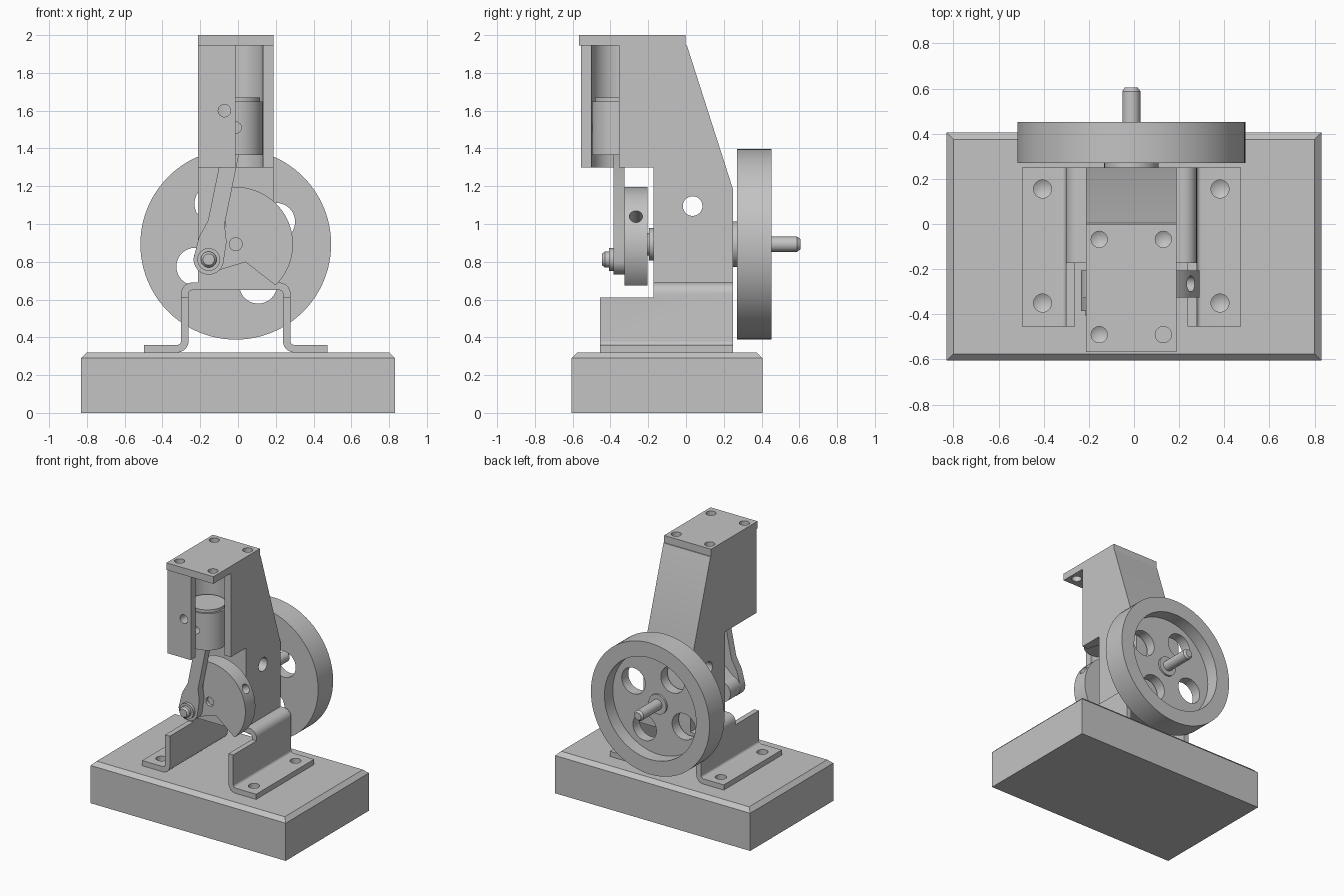
import bpy, bmesh, math
from mathutils import Matrix, Vector

if "Cube" in bpy.data.objects:
    bpy.data.objects.remove(bpy.data.objects["Cube"])

CX = -0.012          # engine centre line
SZ = 0.893           # crankshaft height
TILT = math.radians(29)

grey = bpy.data.materials.new("machined_grey")
grey.diffuse_color = (0.55, 0.55, 0.55, 1)
grey.use_nodes = True
grey.node_tree.nodes["Principled BSDF"].inputs["Base Color"].default_value = grey.diffuse_color


def finish(name, bm):
    bmesh.ops.recalc_face_normals(bm, faces=bm.faces)
    me = bpy.data.meshes.new(name)
    bm.to_mesh(me)
    bm.free()
    ob = bpy.data.objects.new(name, me)
    bpy.context.collection.objects.link(ob)
    me.materials.append(grey)
    return ob


def prism(name, pts, axis, a, b):
    """Extrude a profile, (x, z) along y or (y, z) along x."""
    bm = bmesh.new()
    put = (lambda p, t: (p[0], t, p[1])) if axis == 'y' else (lambda p, t: (t, p[0], p[1]))
    face = bm.faces.new([bm.verts.new(put(p, a)) for p in pts])
    ext = bmesh.ops.extrude_face_region(bm, geom=[face])
    vs = [g for g in ext['geom'] if isinstance(g, bmesh.types.BMVert)]
    bmesh.ops.translate(bm, verts=vs, vec=(0, b - a, 0) if axis == 'y' else (b - a, 0, 0))
    return finish(name, bm)


def box(name, x0, x1, y0, y1, z0, z1):
    return prism(name, [(x0, z0), (x1, z0), (x1, z1), (x0, z1)], 'y', y0, y1)


def rod(name, p, q, r, r2=None, n=48):
    """Cylinder or cone between two points."""
    p, q = Vector(p), Vector(q)
    bm = bmesh.new()
    turn = (q - p).to_track_quat('Z', 'Y').to_matrix().to_4x4()
    bmesh.ops.create_cone(bm, cap_ends=True, segments=n, radius1=r,
                          radius2=r if r2 is None else r2, depth=(q - p).length,
                          matrix=Matrix.Translation((p + q) / 2) @ turn)
    return finish(name, bm)


def rod_y(name, x, z, r, a, b, n=48):
    return rod(name, (x, a, z), (x, b, z), r, n=n)


def cut(ob, *cutters):
    for c in cutters:
        m = ob.modifiers.new("cut", 'BOOLEAN')
        m.operation, m.solver, m.object = 'DIFFERENCE', 'EXACT', c
        bpy.context.view_layer.objects.active = ob
        bpy.ops.object.modifier_apply(modifier=m.name)
        bpy.data.objects.remove(c)


def drill(x, y, z_top, z_low, r=0.036):
    """Vertical drill with a pointed tip."""
    bm = bmesh.new()
    n = 24
    ring = [(r * math.cos(2 * math.pi * i / n), r * math.sin(2 * math.pi * i / n)) for i in range(n)]
    top = [bm.verts.new((x + a, y + b, z_top)) for a, b in ring]
    low = [bm.verts.new((x + a, y + b, z_low)) for a, b in ring]
    tip = bm.verts.new((x, y, z_low - r * 0.6))
    bm.faces.new(top)
    for i in range(n):
        j = (i + 1) % n
        bm.faces.new((top[i], top[j], low[j], low[i]))
        bm.faces.new((low[i], low[j], tip))
    return finish("drill", bm)


def arc(cx, cz, r, a0, a1, n=8):
    return [(cx + r * math.cos(math.radians(a0 + (a1 - a0) * i / n)),
             cz + r * math.sin(math.radians(a0 + (a1 - a0) * i / n))) for i in range(n + 1)]


# Base block with chamfered top
base = box("base", -0.83, 0.83, -0.605, 0.405, 0, 0.32)
bm = bmesh.new()
bm.from_mesh(base.data)
bmesh.ops.bevel(bm, geom=[e for e in bm.edges if all(v.co.z > 0.3 for v in e.verts)],
                offset=0.03, segments=1, affect='EDGES')
bm.to_mesh(base.data)
bm.free()

# Folded sheet bracket
half = (arc(0.23, 0.63, 0.06, 90, 0) + arc(0.31, 0.38, 0.02, 180, 270)
        + [(0.485, 0.36), (0.485, 0.32)]
        + arc(0.31, 0.38, 0.06, 270, 180) + arc(0.23, 0.63, 0.02, 0, 90))
hat = [(CX + x, z) for x, z in half] + [(CX - x, z) for x, z in reversed(half)]
bracket = prism("bracket", hat, 'y', -0.455, 0.25)
cut(bracket, box("front_relief", -0.6, 0.6, -0.6, -0.172, 0.61, 0.9))
for x in (CX - 0.393, CX + 0.393):
    for y in (-0.35, 0.155):
        cut(bracket, drill(x, y, 0.5, 0.2, 0.04))
        cut(base, drill(x, y, 0.5, 0.22, 0.04))

# Column with cylinder block, cut open to a quarter section
side = [(-0.172, 0.69), (0.25, 0.69), (0.25, 1.18), (0.005, 1.945),
        (-0.555, 1.945), (-0.555, 1.3), (-0.172, 1.3)]
column = prism("column", side, 'x', CX - 0.2, CX + 0.2)
BY = -0.355
cut(column,
    rod("bore", (CX, BY, 1.2), (CX, BY, 1.946), 0.145, n=64),
    box("quarter", CX, 0.4, -0.7, BY, 1.2, 2.1),
    rod("cross_hole", (-0.5, 0.035, 1.095), (0.5, 0.035, 1.095), 0.052),
    rod_y("port", -0.072, 1.6, 0.033, -0.7, -0.45, 32))

# Cylinder cap with bolt holes
cap = box("cap", CX - 0.2, CX + 0.2, -0.567, -0.002, 1.945, 2.0)
for x in (CX - 0.142, CX + 0.142):
    for y in (-0.49, -0.068):
        cut(cap, drill(x, y, 2.2, 1.8))
        if x < CX or y > BY:
            cut(column, drill(x, y, 2.2, 1.82))

# Piston and crown
piston = rod("piston", (CX, BY, 1.365), (CX, BY, 1.648), 0.143, n=64)
cut(piston, rod_y("pin_hole", CX, 1.51, 0.03, -0.7, -0.43, 32))
rod("piston_crown", (CX, BY, 1.648), (CX, BY, 1.67), 0.128, n=64)

# Connecting rod
PX, PZ = -0.155, 0.812
ax = Vector((CX - PX, 1.51 - PZ)).normalized()
outline = [(0.62, -0.045), (0.62, 0.045), (0.2, 0.045), (0.11, 0.074)]
outline += arc(0, 0, 0.08, 80, 280, 24) + [(0.11, -0.074), (0.2, -0.045)]
prism("connecting_rod", [(PX + u * ax.x - v * ax.y, PZ + u * ax.y + v * ax.x)
                         for u, v in outline], 'y', -0.385, -0.326)

# Crank pin with washer
rod_y("crank_pin", PX, PZ, 0.042, -0.43, -0.25)
rod("crank_pin_tip", (PX, -0.43, PZ), (PX, -0.445, PZ), 0.042, 0.03)
rod_y("washer", PX, PZ, 0.06, -0.408, -0.385)

# Counterweighted crank web, opposite the pin
web = arc(0, 0, 0.303, -75, 75, 40) + [(0, 0.108)]
web += arc(-0.163, 0, 0.08, 75, 285, 24) + [(0, -0.108)]
c, s = math.cos(TILT), math.sin(TILT)
crank = prism("crank_web", [(CX + u * c - v * s, SZ + u * s + v * c) for u, v in web],
              'y', -0.326, -0.205)
cut(crank,
    rod("screw_hole", (CX + 0.15 * c, -0.265, SZ + 0.15 * s),
        (CX + 0.4 * c, -0.265, SZ + 0.4 * s), 0.035, n=32),
    rod_y("shaft_recess", CX, SZ, 0.034, -0.4, -0.30, 32))

# Crankshaft and bearings
rod_y("crankshaft", CX, SZ, 0.04, -0.25, 0.588)
rod("crankshaft_tip", (CX, 0.588, SZ), (CX, 0.605, SZ), 0.04, 0.028)
rod_y("front_bearing", CX, SZ, 0.085, -0.195, -0.17)
rod_y("front_spacer", CX, SZ, 0.06, -0.206, -0.19)
rod_y("rear_bearing", CX, SZ, 0.12, 0.24, 0.272)

# Flywheel, recessed at the back with four round openings
wheel = rod_y("flywheel", CX, SZ, 0.505, 0.27, 0.452, 96)
cut(wheel, rod_y("recess", CX, SZ, 0.39, 0.35, 0.6, 80))
for k in range(4):
    a = TILT + k * math.pi / 2
    cut(wheel, rod_y("opening", CX + 0.245 * math.cos(a), SZ + 0.245 * math.sin(a),
                     0.1, 0.2, 0.6))
rod_y("flywheel_hub", CX, SZ, 0.075, 0.34, 0.365)

# Smooth round faces, keep edges sharp
bpy.ops.object.select_all(action='SELECT')
bpy.context.view_layer.objects.active = base
bpy.ops.object.shade_smooth_by_angle(angle=math.radians(30))
